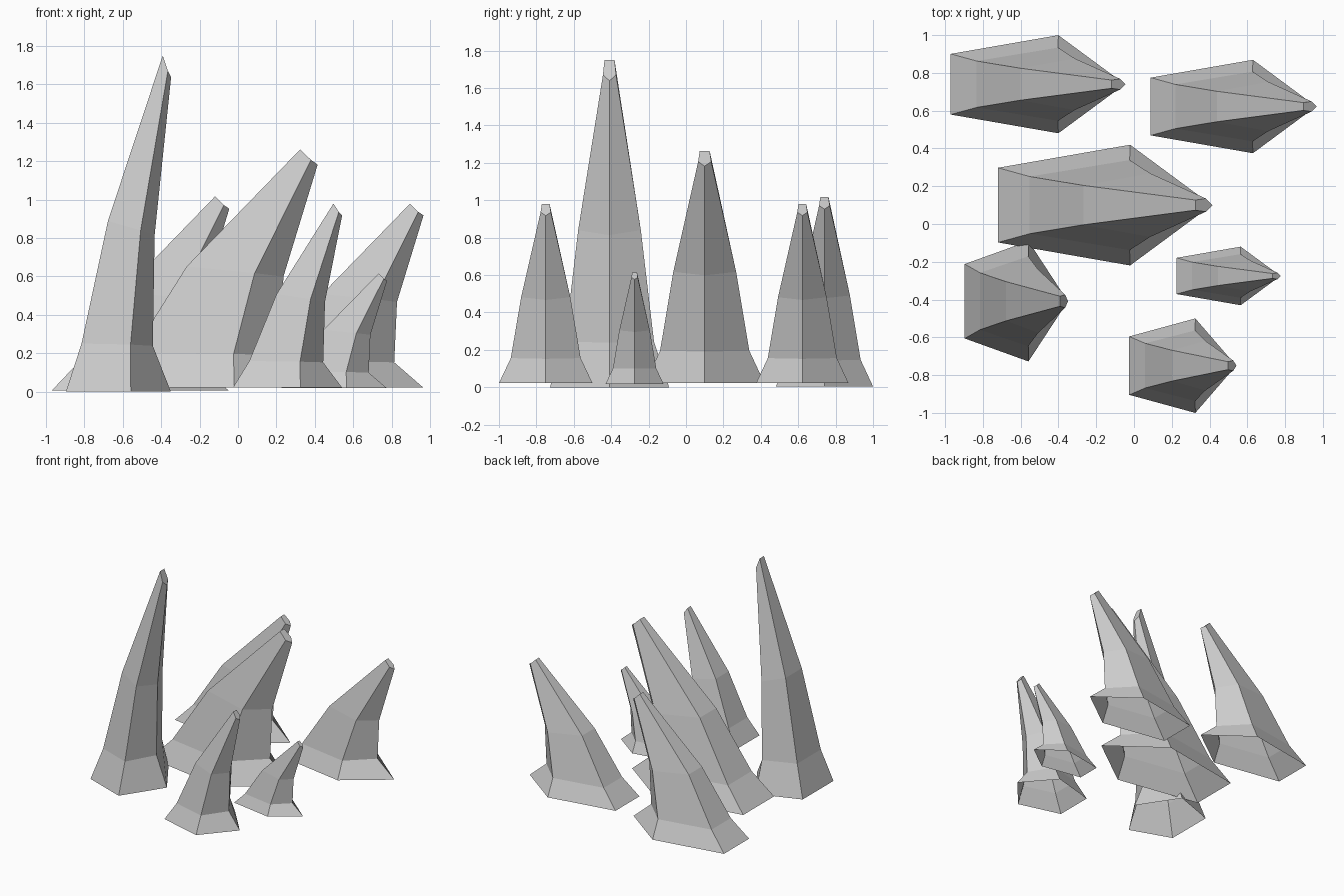
import bpy, bmesh

if "Cube" in bpy.data.objects:
    bpy.data.objects.remove(bpy.data.objects["Cube"])

# Unit spike: each ring lists (x, half-width y, z) for the rear pair, side pair and front ridge
RINGS = [
    [(-0.809, 0.588, 0.0), (0.309, 0.951, 0.0), (1.0, 0, 0.0)],
    [(-0.54, 0.45, 0.143), (0.305, 0.71, 0.14), (0.69, 0, 0.136)],
    [(-0.085, 0.31, 0.508), (0.48, 0.50, 0.48), (0.72, 0, 0.465)],
    [(0.86, 0.08, 1.0), (0.95, 0.104, 0.955), (1.005, 0, 0.936)],
]

# name, base centre (x, y, z), radius x, radius y, height
SPIKES = [
    ("spike_tall", (-0.652, -0.409, 0.0), 0.302, 0.335, 1.75),
    ("spike_large", (-0.214, 0.10, 0.022), 0.626, 0.336, 1.24),
    ("spike_back_left", (-0.558, 0.74, 0.005), 0.51, 0.273, 1.012),
    ("spike_back_right", (0.48, 0.622, 0.022), 0.484, 0.26, 0.957),
    ("spike_front", (0.228, -0.75, 0.022), 0.313, 0.263, 0.957),
    ("spike_small", (0.471, -0.275, 0.018), 0.304, 0.163, 0.597),
]


def make_spike(name, centre, rx, ry, height):
    bm = bmesh.new()
    loops = []
    for rear, side, ridge in RINGS:
        # counter-clockwise pentagon starting at the ridge
        pts = [ridge, side, rear,
               (rear[0], -rear[1], rear[2]), (side[0], -side[1], side[2])]
        loops.append([bm.verts.new((x * rx, y * ry, z * height)) for x, y, z in pts])
    # walls
    for low, high in zip(loops, loops[1:]):
        for i in range(5):
            j = (i + 1) % 5
            bm.faces.new((low[i], low[j], high[j], high[i]))
    # tip cap; the base stays open
    bm.faces.new(loops[-1])
    mesh = bpy.data.meshes.new(name)
    bm.to_mesh(mesh)
    bm.free()
    obj = bpy.data.objects.new(name, mesh)
    obj.location = centre
    bpy.context.collection.objects.link(obj)


for spike in SPIKES:
    make_spike(*spike)
